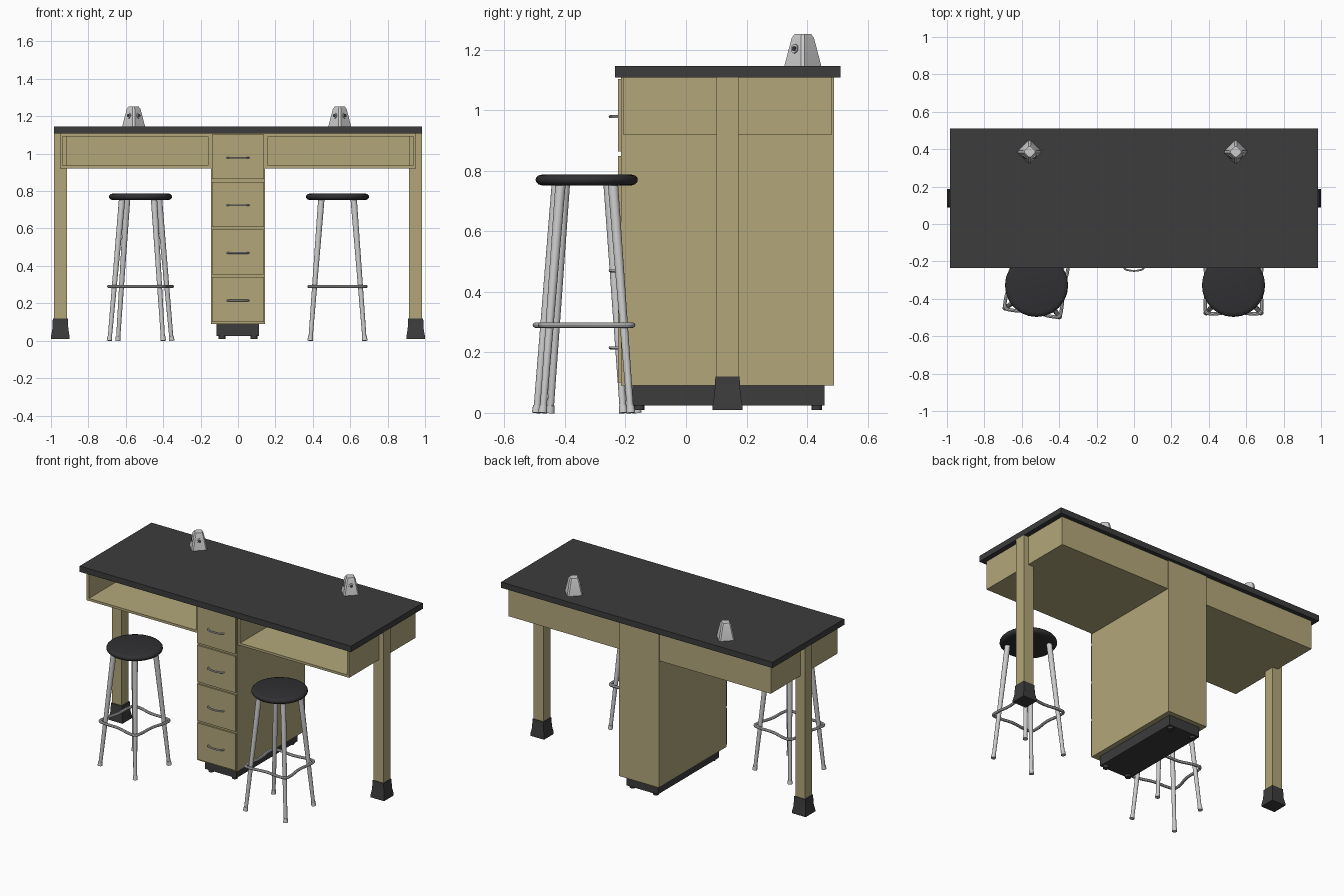
import bpy, bmesh
from math import pi, sin, cos, radians
from mathutils import Vector, Matrix

if "Cube" in bpy.data.objects:
    bpy.data.objects.remove(bpy.data.objects["Cube"])


def material(name, rgb):
    m = bpy.data.materials.new(name)
    m.diffuse_color = (*rgb, 1)
    m.use_nodes = True
    m.node_tree.nodes["Principled BSDF"].inputs["Base Color"].default_value = m.diffuse_color
    return m


WOOD = material("wood", (0.45, 0.39, 0.195))
DARK = material("dark", (0.045, 0.045, 0.046))
BLACK = material("seat_black", (0.03, 0.03, 0.033))


def finish(name, bm, mat=None):
    bmesh.ops.recalc_face_normals(bm, faces=bm.faces)
    me = bpy.data.meshes.new(name)
    bm.to_mesh(me)
    bm.free()
    ob = bpy.data.objects.new(name, me)
    bpy.context.collection.objects.link(ob)
    if mat:
        me.materials.append(mat)
    return ob


def box_bm(x0, x1, y0, y1, z0, z1):
    bm = bmesh.new()
    bmesh.ops.create_cube(bm, size=1)
    for v in bm.verts:
        v.co = (x1 if v.co.x > 0 else x0, y1 if v.co.y > 0 else y0, z1 if v.co.z > 0 else z0)
    return bm


def box(name, *dims, mat=None):
    return finish(name, box_bm(*dims), mat)


def loft(name, rings, mat=None):
    bm = bmesh.new()
    loops = [[bm.verts.new(p) for p in r] for r in rings]
    n = len(loops[0])
    for a, b in zip(loops, loops[1:]):
        for i in range(n):
            bm.faces.new((a[i], a[(i + 1) % n], b[(i + 1) % n], b[i]))
    bm.faces.new(loops[0])
    bm.faces.new(loops[-1])
    return finish(name, bm, mat)


def rod(name, a, b, r1, r2, mat=None, segs=16):
    a, b = Vector(a), Vector(b)
    d = b - a
    bm = bmesh.new()
    bmesh.ops.create_cone(bm, cap_ends=True, segments=segs, radius1=r1, radius2=r2, depth=d.length,
                          matrix=Matrix.Translation((a + b) / 2) @ d.to_track_quat('Z', 'Y').to_matrix().to_4x4())
    return finish(name, bm, mat)


def tube(name, pts, r, cyclic=False):
    cu = bpy.data.curves.new(name, 'CURVE')
    cu.dimensions = '3D'
    cu.bevel_depth, cu.bevel_resolution, cu.resolution_u = r, 2, 4
    cu.use_fill_caps = True
    sp = cu.splines.new('BEZIER')
    sp.bezier_points.add(len(pts) - 1)
    for bp, p in zip(sp.bezier_points, pts):
        bp.co = p
        bp.handle_left_type = bp.handle_right_type = 'AUTO'
    sp.use_cyclic_u = cyclic
    ob = bpy.data.objects.new(name, cu)
    bpy.context.collection.objects.link(ob)


# Worktop
box("worktop", -0.985, 0.985, -0.235, 0.51, 1.108, 1.146, mat=DARK)

# Drawer pedestal with plinth and glides
box("pedestal", -0.145, 0.145, -0.215, 0.489, 0.09, 1.108, mat=WOOD)
box("plinth", -0.115, 0.112, -0.177, 0.457, 0.025, 0.09, mat=DARK)
for x in (-0.085, 0.085):
    for y in (-0.155, 0.432):
        rod("glide", (x, y, 0.01), (x, y, 0.03), 0.018, 0.018, DARK)

# Four drawers with bowed handles
for i in range(4):
    z = 0.1 + i * 0.2545
    box("drawer_front", -0.14, 0.138, -0.225, -0.212, z, z + 0.24, mat=WOOD)
    h = z + 0.115
    tube("drawer_handle", [(-0.058, -0.22, h), (-0.05, -0.238, h), (-0.03, -0.247, h),
                           (0.03, -0.247, h), (0.05, -0.238, h), (0.058, -0.22, h)], 0.005)

for s in (-1, 1):
    # Open book compartment
    x0, x1 = sorted((s * 0.145, s * 0.953))
    bm = box_bm(x0, x1, -0.208, 0.482, 0.92, 1.108)
    bm.normal_update()
    front = min(bm.faces, key=lambda f: f.calc_center_median().y)
    bmesh.ops.inset_region(bm, faces=[front], thickness=0.022)
    back = bmesh.ops.extrude_discrete_faces(bm, faces=[front])["faces"][0]
    for v in back.verts:
        v.co.y = 0.46
    finish("book_compartment", bm, WOOD)

    # Leg and flared boot
    cx, cy = s * 0.95, 0.137
    box("table_leg", cx - 0.035, cx + 0.035, cy - 0.036, cy + 0.036, 0.1, 1.108, mat=WOOD)
    loft("leg_boot", [[(cx + a * h, cy + b * h, z) for a, b in ((-1, -1), (1, -1), (1, 1), (-1, 1))]
                      for h, z in ((0.05, 0.01), (0.05, 0.022), (0.043, 0.06), (0.04, 0.12))], DARK)

# Tapered outlet pedestals, turned 45 degrees, with two round sockets each
for ox in (-0.558, 0.544):
    oy = 0.386
    rings = []
    for e, c, z in ((0.061, 0.006, 1.146), (0.037, 0.006, 1.238), (0.028, 0.005, 1.251)):
        rings.append([(ox + a, oy + b, z) for a, b in
                      ((c, -e), (e, -c), (e, c), (c, e), (-c, e), (-e, c), (-e, -c), (-c, -e))])
    loft("outlet_body", rings)
    for s in (-1, 1):
        n = Vector((s * 0.7, -0.7, 0.18)).normalized()
        p = Vector((ox, oy, 1.196)) + n * 0.03
        rod("outlet_socket", p, p + n * 0.012, 0.016, 0.015)
        rod("outlet_socket_core", p, p + n * 0.0135, 0.009, 0.009, DARK)


# Stools
def stool(cx, cy, turn):
    # Cushion seat with rounded rim
    prof = [(0.145, 0.751), (0.16, 0.755), (0.167, 0.763), (0.169, 0.77),
            (0.167, 0.777), (0.16, 0.784), (0.145, 0.788)]
    loft("stool_seat", [[(cx + r * cos(k * pi / 12), cy + r * sin(k * pi / 12), z) for k in range(24)]
                        for r, z in prof], BLACK)
    # Splayed legs with end tips
    for k in range(4):
        a = turn + k * pi / 2
        d = Vector((cos(a), sin(a), 0))
        c = Vector((cx, cy, 0))
        up = Vector((0, 0, 1))
        rod("stool_leg", c + d * 0.205, c + d * 0.122 + up * 0.76, 0.011, 0.017)
        rod("stool_leg_tip", c + d * 0.206, c + d * 0.203 + up * 0.025, 0.015, 0.013)
    # Bent footrest ring around the legs
    pts = []
    for k in range(4):
        rot = Matrix.Rotation(turn - pi / 4 + k * pi / 2, 3, 'Z')
        for x, y in ((0, -0.141), (0.115, -0.152), (0.145, -0.145), (0.152, -0.115)):
            pts.append(rot @ Vector((x, y, 0)) + Vector((cx, cy, 0.29)))
    tube("stool_footrest", pts, 0.009, True)


stool(-0.521, -0.328, radians(36))
stool(0.532, -0.328, radians(45))

# Turn tubes into meshes and smooth rounded surfaces
bpy.ops.object.select_all(action='SELECT')
bpy.context.view_layer.objects.active = bpy.data.objects["worktop"]
bpy.ops.object.convert(target='MESH')
bpy.ops.object.shade_smooth_by_angle(angle=radians(35))
